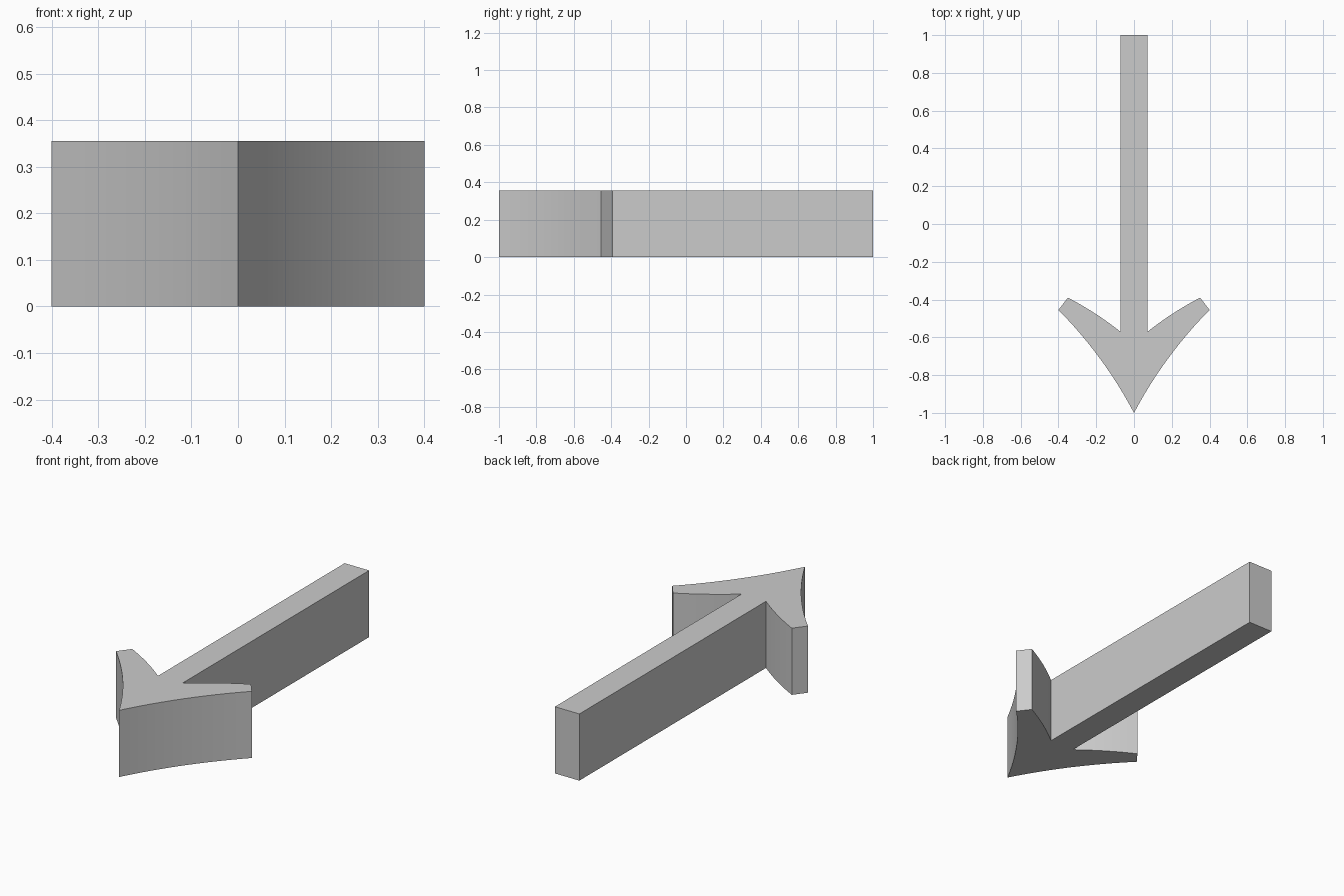
import bpy, bmesh, math
from mathutils import Vector

if "Cube" in bpy.data.objects:
    bpy.data.objects.remove(bpy.data.objects["Cube"])

HEIGHT = 0.355


def arc(a, b, sag, n):
    """Points from a to b, bowed sideways (left of travel) by sag; end point excluded."""
    a, b = Vector(a), Vector(b)
    d = (b - a).normalized()
    side = Vector((-d.y, d.x))
    return [a.lerp(b, i / n) + side * sag * 4 * (i / n) * (1 - i / n) for i in range(n)]


# Right half of the outline, from the tip round to the end of the shaft
tip, barb_out, barb_in, notch = (0, -1), (0.40, -0.455), (0.35, -0.39), (0.072, -0.57)
half = arc(tip, barb_out, 0.025, 12) + [Vector(barb_out)]
half += arc(barb_in, notch, -0.008, 8) + [Vector(notch), Vector((0.072, 1))]

# Mirror to the left half, leaving out the shared tip
outline = half + [Vector((-p.x, p.y)) for p in reversed(half[1:])]

# Extrude the outline into a solid arrow
bm = bmesh.new()
face = bm.faces.new([bm.verts.new((p.x, p.y, 0)) for p in outline])
top = bmesh.ops.extrude_face_region(bm, geom=[face], use_keep_orig=True)
bmesh.ops.translate(bm, vec=(0, 0, HEIGHT),
                    verts=[v for v in top["geom"] if isinstance(v, bmesh.types.BMVert)])
bmesh.ops.recalc_face_normals(bm, faces=bm.faces)
bmesh.ops.triangulate(bm, faces=[f for f in bm.faces if len(f.verts) > 4])

mesh = bpy.data.meshes.new("arrow")
bm.to_mesh(mesh)
bm.free()
arrow = bpy.data.objects.new("arrow", mesh)
bpy.context.collection.objects.link(arrow)

# Smooth the curved sides, keep the corners sharp
bpy.context.view_layer.objects.active = arrow
arrow.select_set(True)
bpy.ops.object.shade_smooth_by_angle(angle=math.radians(30))
